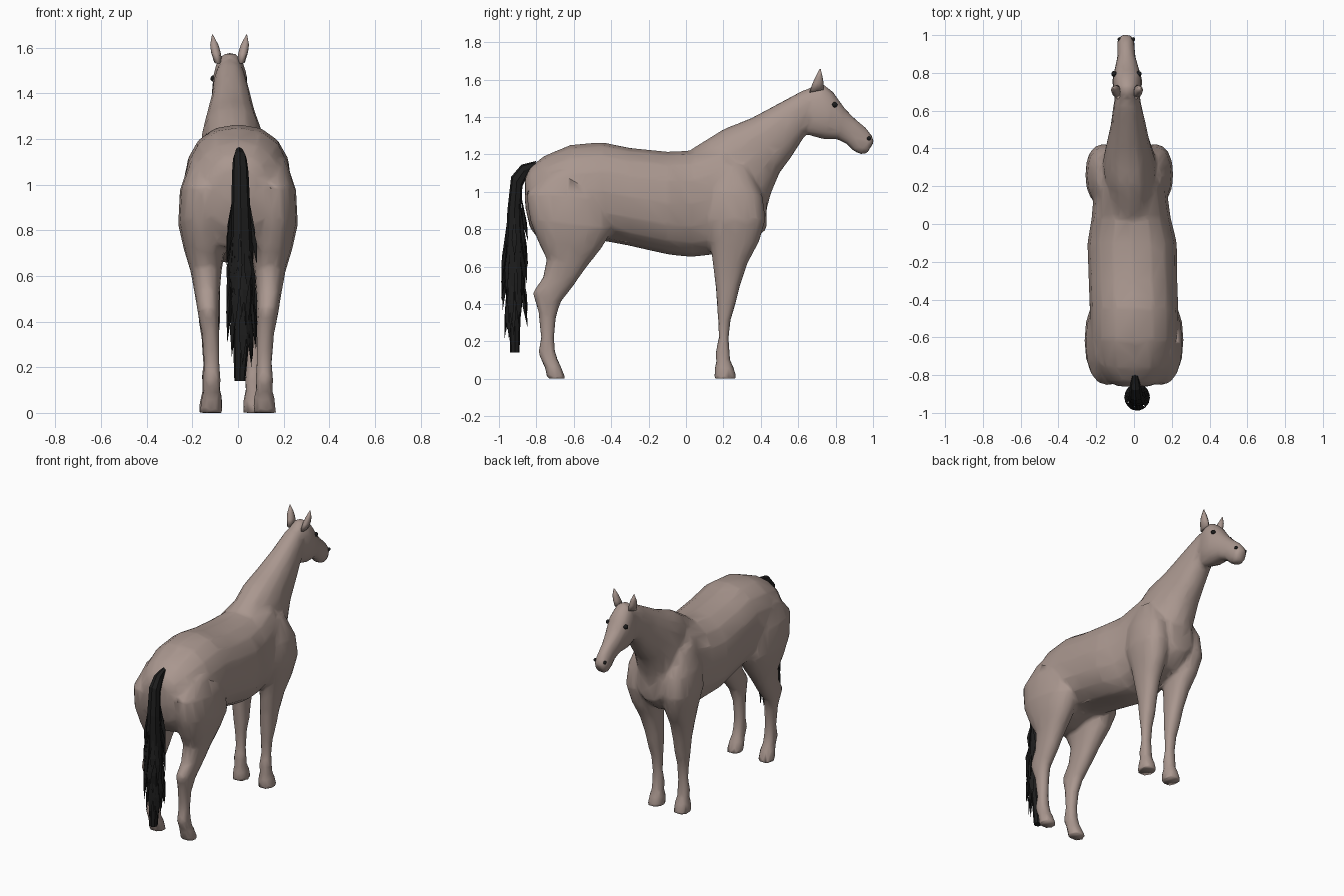
import bpy, bmesh, math, random
from mathutils import Vector

random.seed(4)


def material(name, rgb):
    m = bpy.data.materials.new(name)
    m.diffuse_color = (*rgb, 1)
    return m


COAT = material("coat", (0.40, 0.31, 0.275))
BLACK = material("black hair", (0.012, 0.012, 0.012))


def loft(bm, sections, side=1, offset=0.0, n=16, power=0.88):
    """Closed skin through ovals; section = (y1, z1, y2, z2, x centre, half width)."""
    rings = []
    for y1, z1, y2, z2, xc, hw in sections:
        ring = []
        for i in range(n):
            a = 2 * math.pi * i / n
            c, s = math.cos(a), math.sin(a)
            c = math.copysign(abs(c) ** power, c)
            s = math.copysign(abs(s) ** power, s)
            t = (1 - c) / 2
            ring.append(bm.verts.new((offset + side * xc + hw * s,
                                      y1 + (y2 - y1) * t, z1 + (z2 - z1) * t)))
        rings.append(ring)
    for r, q in zip(rings, rings[1:]):
        for i in range(n):
            j = (i + 1) % n
            bm.faces.new((r[i], r[j], q[j], q[i]))
    bm.faces.new(rings[0])
    bm.faces.new(rings[-1])


def finish(bm, name, mat, smooth=True):
    bmesh.ops.recalc_face_normals(bm, faces=bm.faces[:])
    me = bpy.data.meshes.new(name)
    bm.to_mesh(me)
    bm.free()
    me.materials.append(mat)
    for p in me.polygons:
        p.use_smooth = smooth
    ob = bpy.data.objects.new(name, me)
    bpy.context.collection.objects.link(ob)
    return ob


# Trunk, tail end to chest
trunk = [(-.86, 1.08, -.86, .92, 0, .08), (-.835, 1.13, -.835, .81, 0, .14),
         (-.76, 1.19, -.77, .72, 0, .20), (-.62, 1.25, -.62, .70, 0, .235),
         (-.45, 1.265, -.45, .74, 0, .235), (-.30, 1.235, -.30, .71, -.005, .235),
         (-.10, 1.215, -.10, .665, -.01, .237), (.03, 1.22, .03, .65, -.015, .21),
         (.20, 1.28, .20, .67, -.02, .19), (.33, 1.20, .33, .71, -.025, .17),
         (.43, 1.05, .43, .80, -.025, .09)]
# Neck: crest point, throat point
neck = [(.03, 1.23, .42, .85, -.02, .14), (.20, 1.335, .45, .98, -.025, .14),
        (.35, 1.395, .50, 1.10, -.03, .115), (.50, 1.475, .56, 1.18, -.03, .092),
        (.62, 1.54, .63, 1.29, -.035, .075), (.72, 1.57, .68, 1.34, -.035, .06)]
# Head: brow point, jaw point
head = [(.68, 1.575, .63, 1.34, -.035, .055), (.73, 1.58, .66, 1.30, -.035, .075),
        (.79, 1.53, .74, 1.28, -.036, .079), (.85, 1.445, .81, 1.28, -.038, .062),
        (.91, 1.385, .86, 1.255, -.04, .048), (.96, 1.345, .89, 1.22, -.042, .046),
        (.995, 1.30, .93, 1.20, -.043, .046), (1.007, 1.27, .965, 1.20, -.043, .032)]
# Legs: front point, back point
hind_leg = [(-.50, 1.12, -.76, 1.10, .12, .09), (-.40, .96, -.855, .99, .14, .115),
            (-.39, .80, -.835, .85, .15, .112), (-.45, .70, -.79, .73, .147, .09),
            (-.53, .60, -.745, .64, .14, .068), (-.60, .50, -.765, .54, .135, .055),
            (-.67, .41, -.82, .46, .13, .046), (-.695, .33, -.79, .36, .12, .038),
            (-.705, .22, -.775, .22, .115, .034), (-.70, .15, -.79, .14, .115, .039),
            (-.685, .10, -.77, .09, .115, .037), (-.67, .07, -.755, .06, .115, .046),
            (-.642, .0, -.742, .0, .118, .051)]
fore_leg = [(.33, 1.14, .14, 1.15, .11, .06), (.41, .98, .10, 1.0, .13, .092),
            (.425, .85, .10, .85, .135, .098), (.39, .73, .13, .72, .125, .08),
            (.33, .62, .145, .60, .115, .062), (.29, .50, .158, .50, .105, .052),
            (.265, .40, .165, .40, .10, .047), (.24, .32, .172, .31, .097, .037),
            (.228, .22, .176, .22, .095, .034), (.232, .15, .158, .14, .095, .039),
            (.237, .10, .162, .09, .095, .037), (.255, .06, .155, .06, .095, .046),
            (.272, .0, .15, .0, .097, .051)]

# All body masses fused into one low-poly skin
bm = bmesh.new()
for part in (trunk, neck, head):
    loft(bm, part)
for side in (-1, 1):
    loft(bm, hind_leg, side)
    loft(bm, fore_leg, side, -.025)
body = finish(bm, "horse_body", COAT)
fuse = body.modifiers.new("fuse", 'REMESH')
fuse.mode = 'VOXEL'
fuse.voxel_size = 0.012
fuse.use_smooth_shade = True
soft = body.modifiers.new("soften", 'SMOOTH')
soft.factor = 0.5
soft.iterations = 5
low = body.modifiers.new("low_poly", 'DECIMATE')
low.ratio = 0.06

# Ears, eyes and nostrils on both sides of the head
for side, word in ((-1, "left"), (1, "right")):
    bm = bmesh.new()
    loft(bm, [(.735, 1.545, .66, 1.53, .05, .018), (.735, 1.585, .675, 1.575, .06, .021),
              (.73, 1.615, .69, 1.61, .067, .018), (.72, 1.657, .714, 1.657, .075, .002)],
         side, -.037, 8)
    finish(bm, word + "_ear", COAT)
    for name, pos, r in (("_eye", (.066, .795, 1.465), .015),
                         ("_nostril", (.036, .978, 1.285), .011)):
        bm = bmesh.new()
        bmesh.ops.create_icosphere(bm, subdivisions=2, radius=r)
        bmesh.ops.translate(bm, verts=bm.verts[:],
                            vec=(-.04 + side * pos[0], pos[1], pos[2]))
        finish(bm, word + name, BLACK)

# Tail: tapered core plus jagged pointed locks
bm = bmesh.new()
loft(bm, [(-.80, 1.165, -.82, 1.11, .005, .018), (-.88, 1.145, -.85, 1.08, .008, .03),
          (-.935, 1.08, -.875, 1.03, .01, .036), (-.955, .90, -.88, .88, .012, .042),
          (-.965, .70, -.87, .70, .015, .05), (-.97, .50, -.865, .50, .018, .05),
          (-.945, .32, -.885, .32, .014, .036), (-.94, .14, -.89, .14, .008, .024)],
     n=8)
for i in range(44):
    a = i * 2.4
    z = 1.0 - .5 * random.random()
    length = random.uniform(.22, .36)
    out = Vector((math.cos(a), math.sin(a), 0))
    across = Vector((-out.y, out.x, 0)) * random.uniform(.010, .020)
    root = Vector((.012 + .038 * out.x, -.918 + .038 * out.y, z))
    spread = .066 if z - length * .6 > .38 else .05
    mid = Vector((.017 + spread * out.x, -.918 + spread * out.y, z - length * .6))
    tip = Vector((.016 + spread * out.x, -.916 + spread * 1.1 * out.y,
                  max(.16, z - length)))
    pts = [root, mid + across, tip, mid - across, mid - out * .02]
    v = [bm.verts.new(p) for p in pts]
    for f in ((0, 1, 3), (1, 2, 3), (0, 4, 1), (1, 4, 2), (2, 4, 3), (3, 4, 0)):
        bm.faces.new([v[k] for k in f])
finish(bm, "tail", BLACK, smooth=False)
